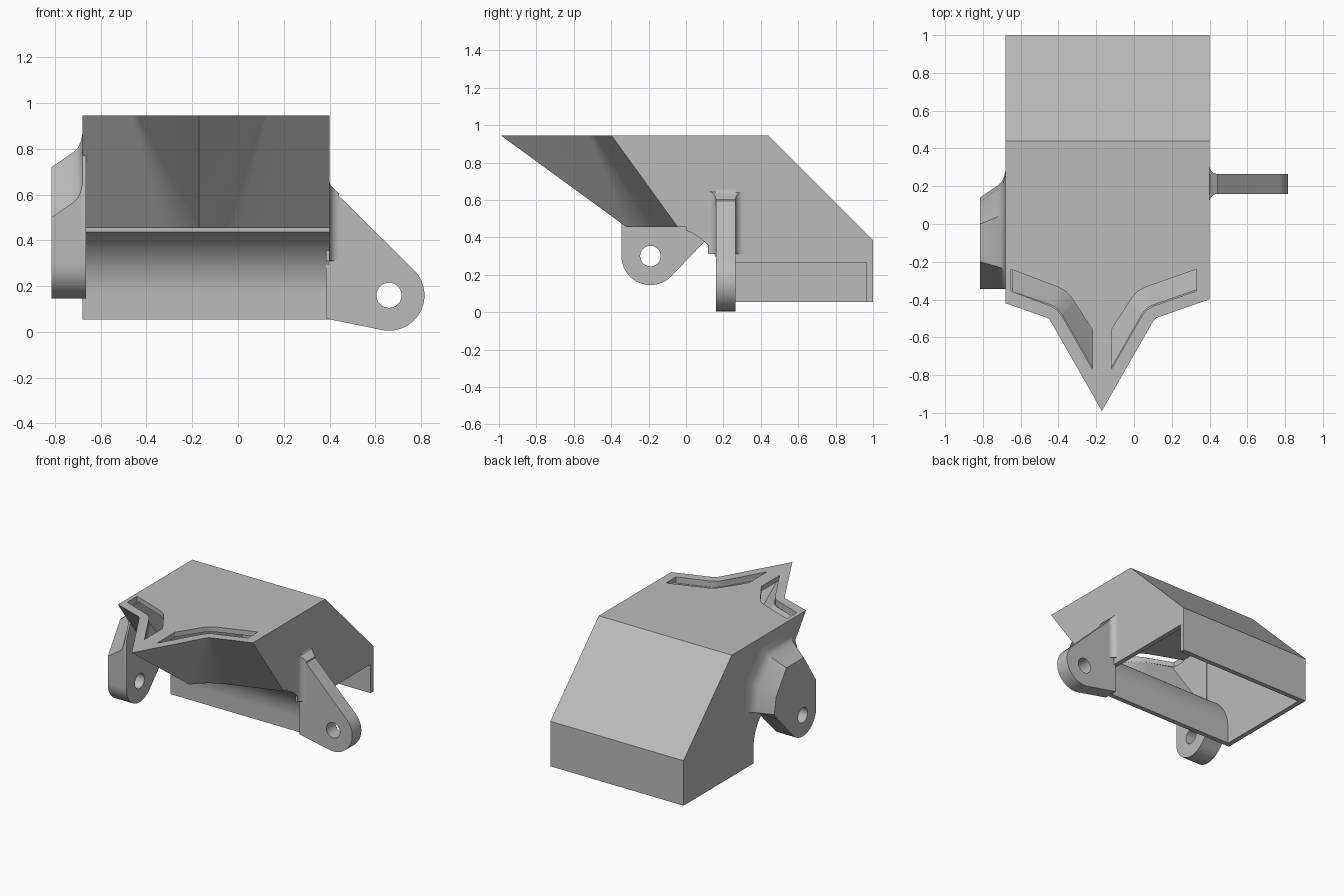
import bpy, bmesh
from math import sin, cos, acos, sqrt, radians, pi
from mathutils import Vector

if "Cube" in bpy.data.objects:
    bpy.data.objects.remove(bpy.data.objects["Cube"], do_unlink=True)

grey = bpy.data.materials.new("plain grey")
grey.use_nodes = True
grey.diffuse_color = (0.5, 0.5, 0.5, 1)
grey.node_tree.nodes["Principled BSDF"].inputs["Base Color"].default_value = (0.5, 0.5, 0.5, 1)


def loft(name, rings):
    """Closed solid through rings of matching points."""
    bm = bmesh.new()
    loops = [[bm.verts.new(p) for p in ring] for ring in rings]
    n = len(loops[0])
    for a, b in zip(loops, loops[1:]):
        for i in range(n):
            j = (i + 1) % n
            bm.faces.new((a[i], a[j], b[j], b[i]))
    bm.faces.new(loops[0][::-1])
    bm.faces.new(loops[-1])
    bmesh.ops.recalc_face_normals(bm, faces=bm.faces)
    mesh = bpy.data.meshes.new(name)
    bm.to_mesh(mesh)
    bm.free()
    mesh.materials.append(grey)
    obj = bpy.data.objects.new(name, mesh)
    bpy.context.collection.objects.link(obj)
    return obj


def along_x(name, pts, x0, x1):
    return loft(name, [[(x, y, z) for y, z in pts] for x in (x0, x1)])


def along_y(name, pts, y0, y1):
    return loft(name, [[(x, y, z) for x, z in pts] for y in (y0, y1)])


def along_z(name, pts, z0, z1):
    return loft(name, [[(x, y, z) for x, y in pts] for z in (z0, z1)])


def arc(cx, cy, r, a0, a1, n):
    steps = [radians(a0 + (a1 - a0) * i / n) for i in range(n + 1)]
    return [(cx + r * cos(a), cy + r * sin(a)) for a in steps]


def boolean(obj, tool, operation):
    tool.hide_render = True
    mod = obj.modifiers.new(operation.lower(), "BOOLEAN")
    mod.operation, mod.solver, mod.object = operation, "EXACT", tool
    bpy.context.view_layer.objects.active = obj
    bpy.ops.object.modifier_apply(modifier=mod.name)
    bpy.data.objects.remove(tool, do_unlink=True)


MID = -0.17          # centreline of the beak
TOP = 0.945
DRAFT = 0.335 / 0.49  # inward lean of the beak walls


def beak_ring(z, inset, left, right, back):
    """Arrow-shaped outline with rounded inner corners, shrinking downward."""
    off = inset + DRAFT * (TOP - z)
    cx, cy, r = 0.144, -0.541, 0.05 + off
    half = cx - MID
    clipped = r * cos(radians(30)) > half
    tip = cy + sqrt(r * r - half * half) if clipped else -0.99 + 2 * off
    start = max(radians(30), acos(min(1, (half - 0.006) / r)))
    end = radians(70.7)
    curve = []
    for i in range(13):
        a = start + (end - start) * i / 12
        curve.append((cx - r * cos(a), cy + r * sin(a)))
    side = lambda d: -0.5 + 0.35 * (d - 0.28) + off / 0.944
    pts = [(right, back), (right, side(right - MID))] + curve[::-1] + [(MID, tip)]
    pts += [(2 * MID - x, y) for x, y in curve]
    pts += [(left, side(MID - left)), (left, back)]
    return [(x, y, z) for x, y in pts]


# Housing: wedge-backed body with a concave front, plus the leaning beak
front = arc(-0.1, 0.165, 0.29, 69.8, 0, 20)
body = along_x("housing", [(1, 0.055), (1, 0.385), (0.44, TOP), (0, TOP)]
               + front + [(0.19, 0.055)], -0.68, 0.40)
beak = loft("beak", [beak_ring(z, 0, -0.68, 0.40, 0.02) for z in (0.455, TOP)])
boolean(body, beak, "UNION")

# Hollow inside, open underneath
inner = arc(-0.1, 0.165, 0.325, 72, 0, 20)
hollow = along_x("hollow_cutter", [(0.965, -0.1), (0.965, 0.37), (0.425, 0.91), (0, 0.91)]
                 + inner + [(0.225, -0.1)], -0.645, 0.365)
boolean(body, hollow, "DIFFERENCE")
hollow = loft("beak_hollow_cutter",
              [beak_ring(z, 0.04, -0.642, 0.362, 0.06) for z in (0.492, 0.909)])
boolean(body, hollow, "DIFFERENCE")

# Low opening in one side wall
gap = [(0.227, 0.0), (0.965, 0.0), (0.965, 0.265), (0.227, 0.265)]
boolean(body, along_x("side_gap_cutter", gap, 0.35, 0.45), "DIFFERENCE")

# Two bent slots in the top, behind the beak edges
slot = [(-0.12, -0.77), (0.04, -0.49), (0.065, -0.457), (0.1, -0.435), (0.33, -0.355),
        (0.33, -0.24), (0.06, -0.335), (0.02, -0.357), (-0.01, -0.39), (-0.12, -0.56)]
for mirrored in (False, True):
    pts = [(max(2 * MID - x, -0.65) if mirrored else x, y) for x, y in slot]
    boolean(body, along_z("slot_cutter", pts, 0.9, 1.0), "DIFFERENCE")

# Left ear: teardrop plate with a pin hole
ear_pts = [(0.385, 0.058), (0.40, 0.055)] + arc(0.66, 0.16, 0.155, -101, 45, 28)
ear_pts += [(0.425, 0.61), (0.408, 0.63), (0.40, 0.655), (0.385, 0.655)]
ear = along_y("left_ear", ear_pts, 0.16, 0.265)
boolean(ear, along_y("ear_hole_cutter", arc(0.66, 0.16, 0.055, 0, 350, 35), 0, 0.5), "DIFFERENCE")

# Rounded root where the ear meets the side wall
r = 0.042
root = [(0.385, 0.16 - r)] + arc(0.40 + r, 0.16 - r, r, 180, 90, 8)
root += arc(0.40 + r, 0.265 + r, r, 270, 180, 8) + [(0.385, 0.265 + r)]
ear_root = loft("ear_root", [[(x, y, 0.31) for x, y in root],
                             [(x, y, 0.645 - max(0, x - 0.40)) for x, y in root]])

# Right lug: rounded plate that flares into the side wall
def lug_ring(x, flare):
    pts = arc(-0.19, 0.30, 0.155, 180, 315, 24)
    pts += [(0.10 + flare * 0.3, 0.38 + flare * 0.3), (0.14 + flare, 0.43 + flare * 0.2),
            (0.12 + flare, 0.55 + flare), (0.0 + flare * 0.6, 0.72 + flare),
            (-0.2 - flare * 0.4, 0.72 + flare), (-0.345, 0.50 + flare)]
    return [(x, y, z) for y, z in pts]

lug = loft("right_lug", [lug_ring(x, f) for x, f in
                         ((-0.815, 0), (-0.72, 0.065), (-0.70, 0.085),
                          (-0.688, 0.11), (-0.68, 0.145), (-0.665, 0.145))])
boolean(lug, along_x("lug_hole_cutter", arc(-0.19, 0.30, 0.055, 0, 350, 35), -1, -0.5), "DIFFERENCE")

# Smooth the rounded faces, keep hard edges
for obj in (body, ear, ear_root, lug):
    bpy.ops.object.select_all(action="DESELECT")
    obj.select_set(True)
    bpy.context.view_layer.objects.active = obj
    bpy.ops.object.shade_smooth_by_angle(angle=radians(25))
